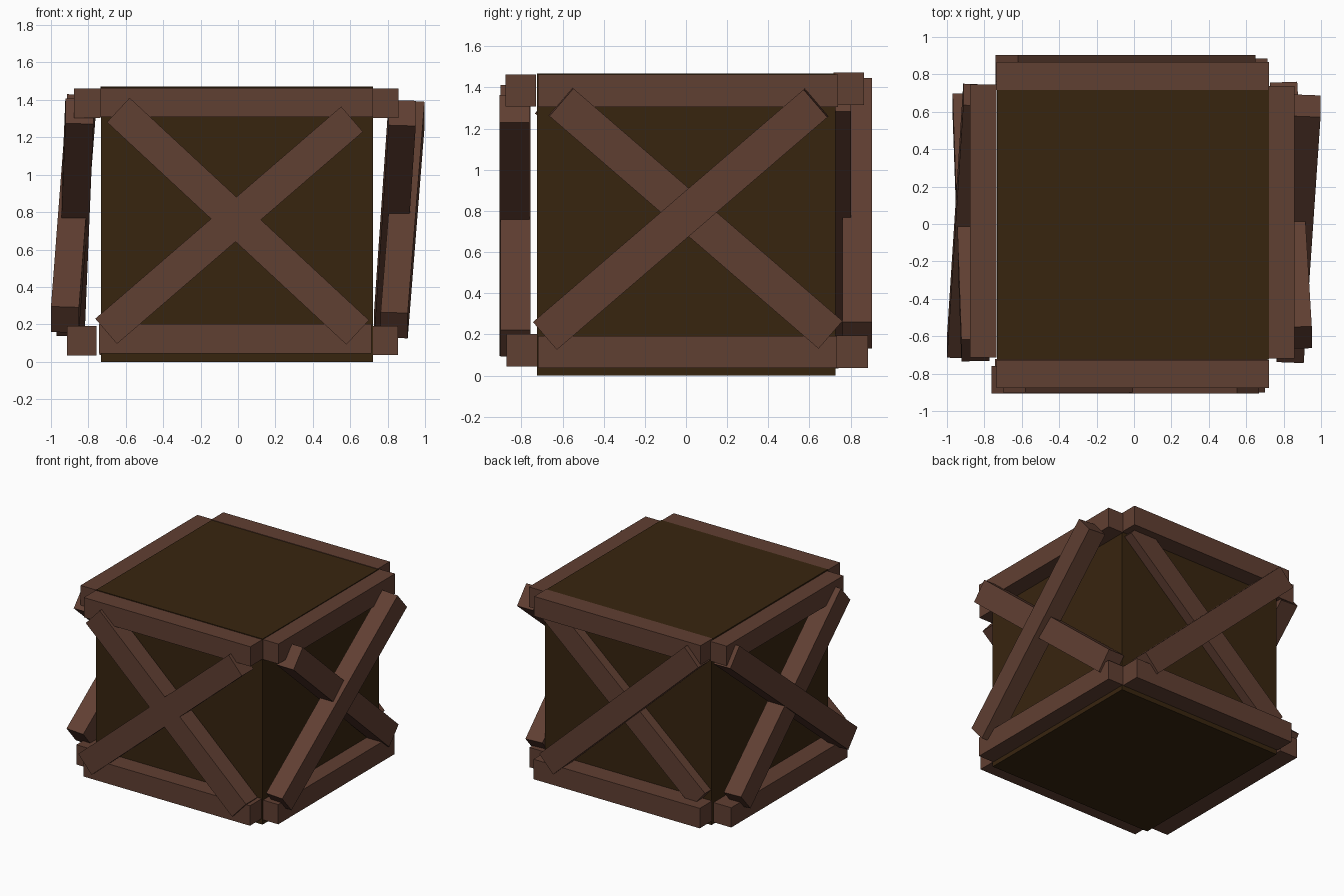
import bpy
from mathutils import Vector

if "Cube" in bpy.data.objects:
    bpy.data.objects.remove(bpy.data.objects["Cube"])


def material(name, rgb):
    m = bpy.data.materials.new(name)
    m.diffuse_color = (*rgb, 1)
    m.use_nodes = True
    m.node_tree.nodes["Principled BSDF"].inputs["Base Color"].default_value = m.diffuse_color
    return m


DARK = material("dark brown panel", (0.039, 0.018, 0.0048))
WOOD = material("reddish brown timber", (0.118, 0.050, 0.032))

FACES = [(0, 1, 3, 2), (4, 6, 7, 5), (0, 4, 5, 1), (2, 3, 7, 6), (0, 2, 6, 4), (1, 5, 7, 3)]


def make(name, corners, mat):
    mesh = bpy.data.meshes.new(name)
    mesh.from_pydata(corners, [], FACES)
    mesh.materials.append(mat)
    ob = bpy.data.objects.new(name, mesh)
    bpy.context.collection.objects.link(ob)


def box(name, xs, ys, zs, mat=WOOD):
    make(name, [Vector((x, y, z)) for x in xs for y in ys for z in zs], mat)


def brace(name, top, bottom, normal, width=0.178, depth=0.145):
    """Square-ended plank between two end centres, lying against a face."""
    top, bottom = Vector(top), Vector(bottom)
    axis = (top - bottom).normalized()
    side = axis.cross(Vector(normal)).normalized()
    out = side.cross(axis)
    make(name, [e + side * (s * width / 2) + out * (o * depth / 2)
                for e in (bottom, top) for s in (-1, 1) for o in (-1, 1)], WOOD)


# Crate body
box("crate_body", (-0.733, 0.723), (-0.725, 0.727), (0, 1.468), DARK)

# Horizontal rails along the top and bottom edges
box("front_top_rail", (-0.735, 0.722), (-0.877, -0.728), (1.308, 1.464))
box("front_bottom_rail", (-0.743, 0.715), (-0.872, -0.723), (0.045, 0.203))
box("back_top_rail", (-0.735, 0.722), (0.717, 0.866), (1.315, 1.472))
box("back_bottom_rail", (-0.74, 0.715), (0.73, 0.885), (0.036, 0.194))
box("right_top_rail", (0.722, 0.858), (-0.72, 0.738), (1.304, 1.462))
box("right_bottom_rail", (0.722, 0.856), (-0.72, 0.735), (0.036, 0.192))
box("left_top_rail", (-0.877, -0.735), (-0.715, 0.745), (1.304, 1.460))
box("left_bottom_rail", (-0.914, -0.757), (-0.715, 0.74), (0.034, 0.190))

# Crossed braces on each side (some lean slightly away from the body)
F, B, R, L = (0, -1, 0), (0, 1, 0), (1, 0, 0), (-1, 0, 0)
brace("front_brace_rising", (0.61, -0.833, 1.297), (-0.705, -0.833, 0.163), F)
brace("front_brace_falling", (-0.64, -0.829, 1.346), (0.64, -0.829, 0.157), F)
brace("back_brace_outer", (-0.68, 0.832, 1.38), (0.59, 0.832, 0.196), B)
brace("back_brace_inner", (0.64, 0.73, 1.35), (-0.67, 0.73, 0.21), B)
brace("right_brace_outer", (0.925, 0.632, 1.325), (0.835, -0.683, 0.195), R)
brace("right_brace_inner", (0.878, -0.608, 1.33), (0.80, 0.70, 0.20), R)
brace("left_brace_outer", (-0.838, 0.69, 1.36), (-0.925, -0.66, 0.225), L, depth=0.15)
brace("left_brace_inner", (-0.848, -0.675, 1.34), (-0.895, 0.64, 0.205), L, depth=0.15)
